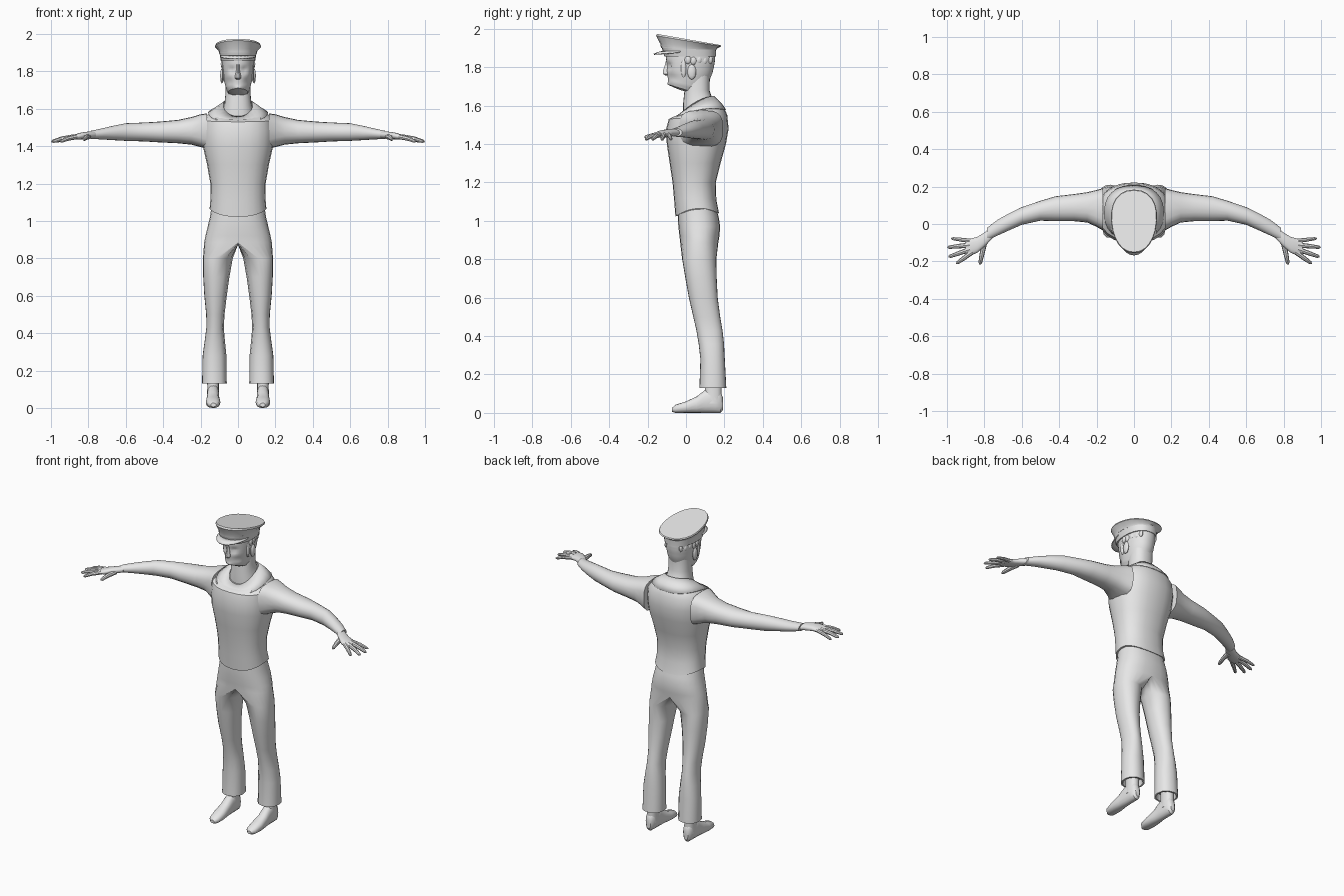
import bpy, bmesh, math
from mathutils import Vector

if "Cube" in bpy.data.objects:
    bpy.data.objects.remove(bpy.data.objects["Cube"])

GREY = bpy.data.materials.new("plain_grey")
GREY.diffuse_color = (0.8, 0.8, 0.8, 1)
GREY.use_nodes = True
GREY.node_tree.nodes["Principled BSDF"].inputs["Base Color"].default_value = GREY.diffuse_color
PARTS = []


def finish(name, bm, mirror=False, thickness=0):
    bmesh.ops.recalc_face_normals(bm, faces=bm.faces)
    me = bpy.data.meshes.new(name)
    bm.to_mesh(me)
    bm.free()
    me.materials.append(GREY)
    ob = bpy.data.objects.new(name, me)
    bpy.context.collection.objects.link(ob)
    if thickness:
        ob.modifiers.new("thickness", 'SOLIDIFY').thickness = thickness
    if mirror:
        ob.modifiers.new("mirror", 'MIRROR').merge_threshold = 0.0005
    PARTS.append(ob)
    return ob


def spow(v, p):
    return math.copysign(abs(v) ** p, v)


def level(z, hw, yf, yb, tilt=0, sag=0, n=24, p=0.85, egg=0):
    """Horizontal section; tilt raises the back, sag lowers front and back."""
    pts = []
    for i in range(n):
        a = 2 * math.pi * i / n
        s = spow(math.sin(a), p)
        x = hw * spow(math.cos(a), p) * (1 + egg * s)
        pts.append(Vector((x, (yf + yb) / 2 + s * (yb - yf) / 2,
                           z + tilt * s - sag * s * s)))
    return pts


def upright(axis, t, a0, a1, z0, z1, n=16, p=0.85):
    """Vertical section across the x or y axis."""
    pts = []
    for i in range(n):
        a = 2 * math.pi * i / n
        u = (a0 + a1) / 2 + spow(math.cos(a), p) * (a1 - a0) / 2
        z = (z0 + z1) / 2 + spow(math.sin(a), p) * (z1 - z0) / 2
        pts.append(Vector((t, u, z) if axis == 'x' else (u, t, z)))
    return pts


def loft(name, sections, caps=True, shape=None, **kw):
    bm = bmesh.new()
    rings = [[bm.verts.new(shape(q) if shape else q) for q in s] for s in sections]
    n = len(rings[0])
    for r, s in zip(rings, rings[1:]):
        for i in range(n):
            j = (i + 1) % n
            bm.faces.new((r[i], r[j], s[j], s[i]))
    if caps:
        bm.faces.new(rings[0])
        bm.faces.new(rings[-1])
    return finish(name, bm, **kw)


def tube(name, path, radii, n=8, **kw):
    """Round tapered limb through a few points."""
    path = [Vector(q) for q in path]
    secs = []
    for k, c in enumerate(path):
        d = (path[min(k + 1, len(path) - 1)] - path[max(k - 1, 0)]).normalized()
        u = d.cross(Vector((0, 0, 1))).normalized()
        v = u.cross(d)
        secs.append([c + radii[k] * (u * math.cos(a) + v * math.sin(a))
                     for a in (2 * math.pi * i / n for i in range(n))])
    return loft(name, secs, **kw)


def blob(name, centre, size):
    bm = bmesh.new()
    bmesh.ops.create_uvsphere(bm, u_segments=10, v_segments=6, radius=1)
    for v in bm.verts:
        v.co = Vector(c + q * s for c, q, s in zip(centre, v.co, size))
    finish(name, bm, mirror=True)


# Shirt body with sloped neckline and drooping hem
loft("shirt_body", [level(*r) for r in (
    (1.065, .152, -.055, .172, .008, .035), (1.12, .147, -.062, .158, 0, .01),
    (1.20, .148, -.070, .155), (1.30, .165, -.085, .180), (1.40, .188, -.100, .208),
    (1.48, .193, -.103, .222), (1.54, .188, -.090, .215, .01),
    (1.58, .152, -.070, .198, .025, .015), (1.602, .11, -.045, .17, .04, .02),
    (1.618, .077, -.02, .142, .045, .02))])

# Broad flat collar lying on the shoulders
loft("collar", [level(*r) for r in (
    (1.580, .160, -.088, .208, .030, .030), (1.600, .124, -.062, .186, .037, .025),
    (1.625, .080, -.026, .147, .045, .02))], caps=False, thickness=0.006)

# Trousers: right half with a shared crotch, mirrored
OUTER = [math.radians(a) for a in range(-90, 91, 15)]
INNER = [math.radians(a) for a in range(120, 241, 30)]
bm = bmesh.new()


def half_ring(z, hw, yf, yb):
    return [bm.verts.new((hw * max(0, math.cos(a)) ** .8 if abs(a) < 1.57 else 0,
                          (yf + yb) / 2 + (yb - yf) / 2 * spow(math.sin(a), .9), z))
            for a in OUTER]


hips = [half_ring(*r) for r in (
    (1.075, .142, -.042, .155), (1.02, .150, -.042, .170), (.97, .162, -.04, .178),
    (.92, .174, -.034, .174), (.885, .181, -.030, .168))]
for r, s in zip(hips, hips[1:]):
    for i in range(len(r) - 1):
        bm.faces.new((r[i], r[i + 1], s[i + 1], s[i]))
bm.faces.new(hips[0])
crotch = [bm.verts.new((0, .069 + .095 * math.sin(a), .885 - .012 * abs(math.cos(a))))
          for a in INNER]
legs = [hips[-1] + crotch]
for z, x0, x1, yf, yb in (
        (.80, .028, .187, -.020, .158), (.70, .046, .186, -.003, .160),
        (.60, .060, .180, .015, .165), (.50, .072, .170, .038, .178),
        (.43, .076, .169, .054, .190), (.36, .070, .178, .066, .198),
        (.28, .062, .189, .075, .202), (.13, .060, .192, .070, .210),
        (.13, .070, .182, .080, .200), (.17, .075, .177, .085, .195)):
    legs.append([bm.verts.new(((x0 + x1) / 2 + (x1 - x0) / 2 * spow(math.cos(a), .9),
                               (yf + yb) / 2 + (yb - yf) / 2 * spow(math.sin(a), .9), z))
                 for a in OUTER + INNER])
for r, s in zip(legs, legs[1:]):
    for i in range(len(r)):
        j = (i + 1) % len(r)
        bm.faces.new((r[i], r[j], s[j], s[i]))
bm.faces.new(legs[-1])
finish("trousers", bm, mirror=True)

# Feet and ankles
loft("foot", [upright('y', *r) for r in (
    (-.073, .118, .145, .006, .026), (-.055, .100, .163, 0, .042),
    (0, .094, .172, 0, .060), (.055, .100, .168, 0, .085), (.10, .101, .165, 0, .12),
    (.15, .101, .165, 0, .13), (.180, .106, .160, 0, .11),
    (.192, .118, .148, .015, .08))], mirror=True)
loft("ankle", [[q + Vector((.133, 0, 0)) for q in level(*r, n=14)] for r in (
    (.05, .033, .090, .188), (.11, .031, .098, .186), (.19, .033, .098, .186))],
    mirror=True)

# Sleeves, square at the armhole and sweeping forward to the wrist
loft("sleeve", [upright('x', *r, n=20, p=q) for r, q in (
    ((.165, -.035, .192, 1.385, 1.575), .6), ((.20, -.015, .182, 1.395, 1.570), .7),
    ((.25, .008, .170, 1.408, 1.555), .85), ((.32, .015, .160, 1.415, 1.540), .9),
    ((.42, .015, .148, 1.420, 1.531), .95), ((.50, .018, .124, 1.425, 1.526), 1),
    ((.60, -.004, .090, 1.428, 1.522), 1), ((.67, -.035, .056, 1.432, 1.508), 1),
    ((.73, -.062, .022, 1.436, 1.494), 1), ((.785, -.090, -.020, 1.438, 1.482), 1))],
    mirror=True)

# Hands with spread fingers
loft("palm", [upright('x', *r) for r in (
    (.76, -.080, -.012, 1.443, 1.478), (.80, -.122, -.046, 1.440, 1.478),
    (.84, -.155, -.070, 1.436, 1.472), (.875, -.168, -.078, 1.434, 1.462),
    (.90, -.160, -.092, 1.436, 1.456))], mirror=True)
for name, base, tip, r in (
        ("little_finger", (.86, -.092), (.978, -.077), .0105),
        ("ring_finger", (.875, -.112), (.998, -.125), .012),
        ("middle_finger", (.875, -.135), (.992, -.176), .012),
        ("index_finger", (.865, -.150), (.950, -.212), .012),
        ("thumb", (.80, -.100), (.824, -.216), .013)):
    b, t = Vector((*base, 1.450)), Vector((*tip, 1.424 if name != "thumb" else 1.436))
    mid = b.lerp(t, .55) + Vector((0, 0, .004))
    tube(name, [b, mid, b.lerp(t, .92), t], [r * 1.15, r, r * .75, r * .3], mirror=True)

# Neck
loft("neck", [level(*r) for r in (
    (1.58, .088, -.015, .150, .03), (1.63, .072, -.015, .132, .02),
    (1.68, .067, -.008, .122), (1.76, .066, -.005, .125))])


# Head with eye sockets, brow, nose and mouth pressed into the face
def face(q):
    if q.y > -.02:
        return q

    def bump(x, z, sx, sz):
        return math.exp(-((abs(q.x) - x) / sx) ** 2 - ((q.z - z) / sz) ** 2)
    dy = (.017 * bump(.033, 1.808, .016, .014) + .007 * bump(0, 1.695, .035, .009)
          - .008 * bump(0, 1.712, .02, .010) - .006 * bump(0, 1.668, .025, .015)
          + .008 * bump(.05, 1.745, .02, .025))
    return q + Vector((0, dy, 0))


profile = [(1.680, .030, -.070, .020, -.015), (1.686, .052, -.088, .060, -.022),
           (1.705, .063, -.093, .090, -.022), (1.73, .070, -.095, .115, -.015),
           (1.77, .079, -.099, .138, 0), (1.82, .085, -.101, .149, 0),
           (1.85, .086, -.104, .152, 0), (1.89, .086, -.104, .150, 0)]
secs = []
for a, b in zip(profile, profile[1:]):
    for k in range(3):
        row = [u + (v - u) * k / 3 for u, v in zip(a, b)]
        secs.append(level(row[0], row[1], row[2], row[3], -row[4] * -1, n=40, p=.92))
secs.append(level(*profile[-1], n=40, p=.92))
loft("head", secs, shape=face)
loft("nose", [level(*r, n=10, p=1) for r in (
    (1.757, .009, -.108, -.085), (1.765, .017, -.121, -.080), (1.778, .015, -.122, -.080),
    (1.805, .009, -.112, -.080), (1.835, .010, -.105, -.085))])

# Ears, sideburns and hair tufts under the cap
blob("ear", (.086, .030, 1.775), (.010, .023, .040))
blob("sideburn", (.079, -.012, 1.795), (.008, .014, .050))
for k in range(5):
    blob("hair_tuft", (.083 - .004 * k * k / 2, .01 + .028 * k, 1.838 - .004 * (k % 2)),
         (.010, .018, .022))

# Peaked cap: band, flared crown tilted up at the front, visor
loft("cap_band", [level(*r) for r in (
    (1.855, .092, -.112, .155), (1.880, .096, -.120, .156),
    (1.905, .100, -.130, .158, -.006))])
loft("cap_crown", [level(*r, p=.9, egg=e) for r, e in (
    ((1.895, .100, -.130, .158, -.006), 0), ((1.910, .104, -.134, .162, -.012), .04),
    ((1.936, .122, -.156, .184, -.028), .1), ((1.944, .119, -.150, .180, -.029), .1))])

bm = bmesh.new()
rows = []
for i in range(13):
    a = math.radians(195 + 150 * i / 12)
    c, s = math.cos(a), math.sin(a)
    f = max(0, -s) ** .7
    rows.append([bm.verts.new(q) for q in (
        (.094 * c, .01 + .125 * s, 1.886),
        (.100 * c, .01 + .125 * s - .028 * f, 1.884 - .004 * f),
        (.100 * c, .01 + .130 * s - .048 * f, 1.882 - .012 * f))])
for r, s in zip(rows, rows[1:]):
    for k in range(2):
        bm.faces.new((r[k], r[k + 1], s[k + 1], s[k]))
finish("cap_visor", bm, thickness=0.006)

# Smooth surfaces, sharp seams
for ob in PARTS:
    ob.select_set(True)
bpy.context.view_layer.objects.active = PARTS[0]
bpy.ops.object.shade_smooth_by_angle(angle=math.radians(38))
